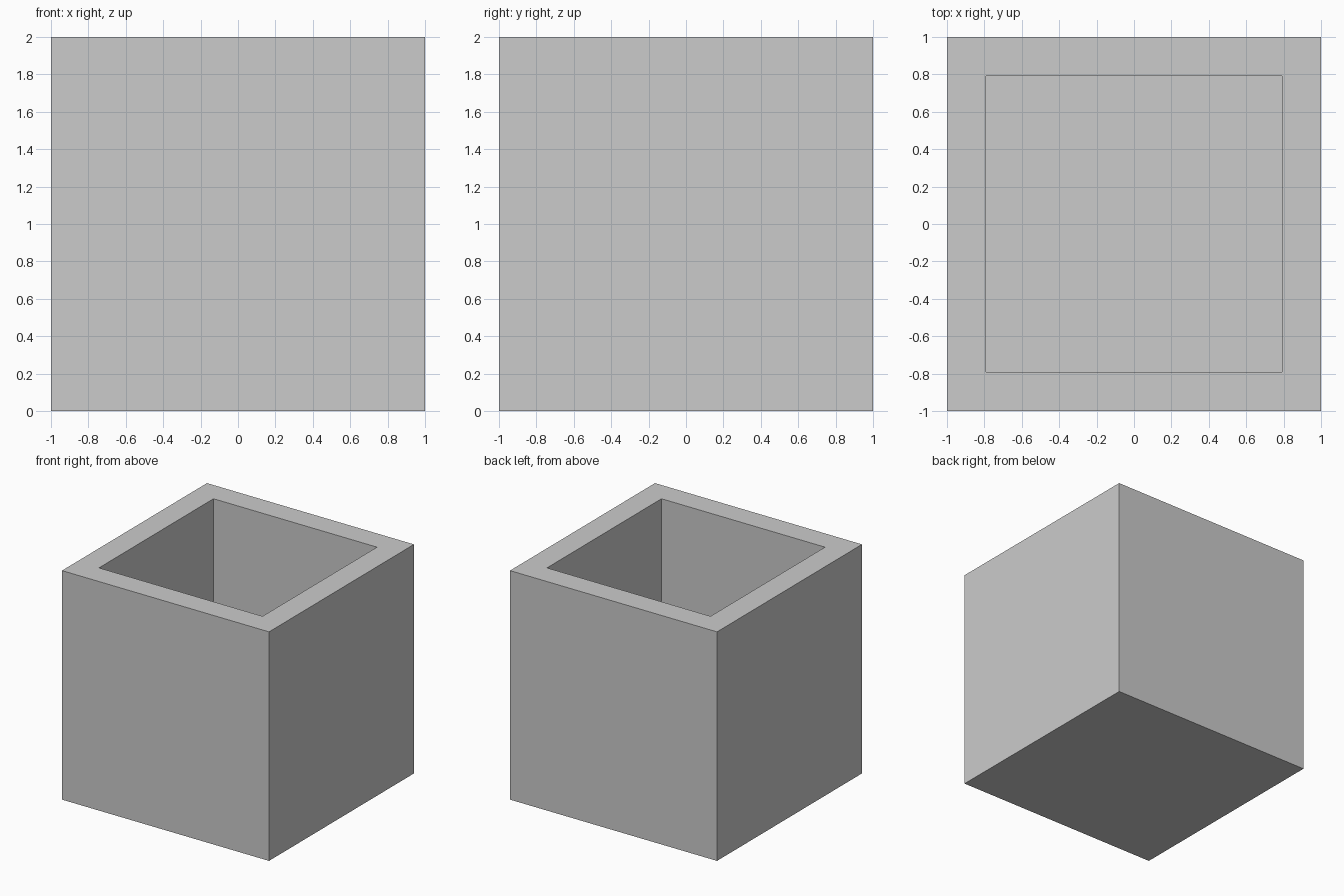
import bpy, bmesh
from mathutils import Matrix, Vector

if "Cube" in bpy.data.objects:
    bpy.data.objects.remove(bpy.data.objects["Cube"])

SIZE = 2.0    # outer edge length
WALL = 0.21   # wall and floor thickness

# Solid outer block standing on the ground
bm = bmesh.new()
bmesh.ops.create_cube(bm, size=SIZE, matrix=Matrix.Translation((0, 0, SIZE / 2)))
top = max(bm.faces, key=lambda f: f.calc_center_median().z)

# Rim: inset the top face by the wall thickness
bmesh.ops.inset_region(bm, faces=[top], thickness=WALL, use_even_offset=True)

# Cavity: extrude the inner face down to the floor
ext = bmesh.ops.extrude_discrete_faces(bm, faces=[top])
floor = ext["faces"][0]
bmesh.ops.translate(bm, verts=floor.verts, vec=Vector((0, 0, WALL - SIZE)))
bmesh.ops.recalc_face_normals(bm, faces=bm.faces)

mesh = bpy.data.meshes.new("open_box")
bm.to_mesh(mesh)
bm.free()
box = bpy.data.objects.new("open_box", mesh)
bpy.context.collection.objects.link(box)
